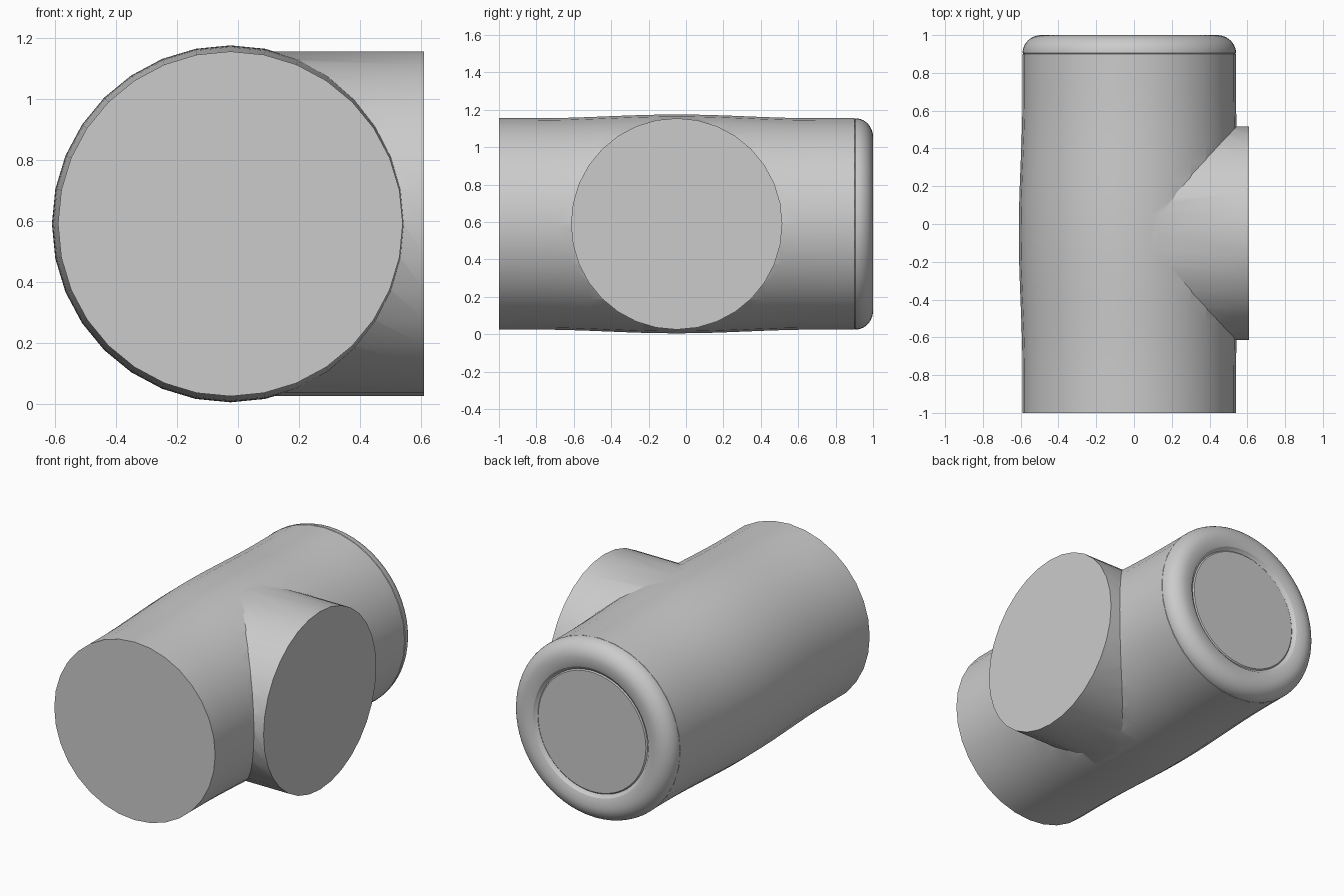
import bpy, bmesh, math
from mathutils import Matrix

CX, CY, CZ, R = -0.025, -0.05, 0.59, 0.565   # run axis, branch axis, height, pipe radius

if "Cube" in bpy.data.objects:
    bpy.data.objects.remove(bpy.data.objects["Cube"], do_unlink=True)

grey = bpy.data.materials.new("plain_grey")
grey.use_nodes = True
colour = (0.6, 0.6, 0.6, 1)
grey.diffuse_color = colour
grey.node_tree.nodes["Principled BSDF"].inputs["Base Color"].default_value = colour


def lathe(name, profile, sides, matrix):
    """Spin (radius, height) points round z, cap open ends, then place with a matrix."""
    bm = bmesh.new()
    rings = []
    for r, h in profile:
        rings.append([bm.verts.new((r * math.cos(a), r * math.sin(a), h))
                      for a in (2 * math.pi * i / sides for i in range(sides))])
    for low, high in zip(rings, rings[1:]):
        for i in range(sides):
            j = (i + 1) % sides
            bm.faces.new((low[i], low[j], high[j], high[i]))
    bm.faces.new(rings[0][::-1])
    bm.faces.new(rings[-1])
    bmesh.ops.recalc_face_normals(bm, faces=bm.faces)
    bmesh.ops.transform(bm, matrix=matrix, verts=bm.verts)
    mesh = bpy.data.meshes.new(name)
    bm.to_mesh(mesh)
    bm.free()
    mesh.materials.append(grey)
    obj = bpy.data.objects.new(name, mesh)
    bpy.context.collection.objects.link(obj)
    return obj


def smooth(obj):
    bpy.ops.object.select_all(action='DESELECT')
    obj.select_set(True)
    bpy.context.view_layer.objects.active = obj
    bpy.ops.object.shade_smooth_by_angle(angle=math.radians(30))


along_y = Matrix.Translation((CX, 0, CZ)) @ Matrix.Rotation(-math.pi / 2, 4, 'X')
along_x = Matrix.Translation((0, CY, CZ)) @ Matrix.Rotation(math.pi / 2, 4, 'Y')

# Main run with a gentle swelling round the junction
swell = [(R + 0.01 * (1 + math.cos(math.pi * t / 8)), CY + 0.75 * t / 8)
         for t in range(-8, 9)]
run = lathe("main_pipe", [(R, -1)] + swell + [(R, 0.9), (R - 0.006, 0.904)], 32, along_y)

# Side branch, joined to the run
branch = lathe("side_branch", [(R, 0), (R, 0.61)], 32, along_x)
join = run.modifiers.new("join_branch", 'BOOLEAN')
join.operation = 'UNION'
join.solver = 'EXACT'
join.object = branch
bpy.context.view_layer.objects.active = run
run.select_set(True)
bpy.ops.object.modifier_apply(modifier=join.name)
bpy.data.objects.remove(branch, do_unlink=True)
smooth(run)

# Rounded end cap with a shallow recessed disc
corner = [(R - 0.1 + 0.1 * math.cos(a), 0.905 + 0.095 * math.sin(a))
          for a in (math.pi / 2 * i / 10 for i in range(11))]
recess = [(0.43, 0.998), (0.405, 0.99), (0.395, 0.978), (0.385, 0.972), (0.378, 0.978)]
cap = lathe("end_cap", [(R - 0.008, 0.9)] + corner + recess, 64, along_y)
smooth(cap)
